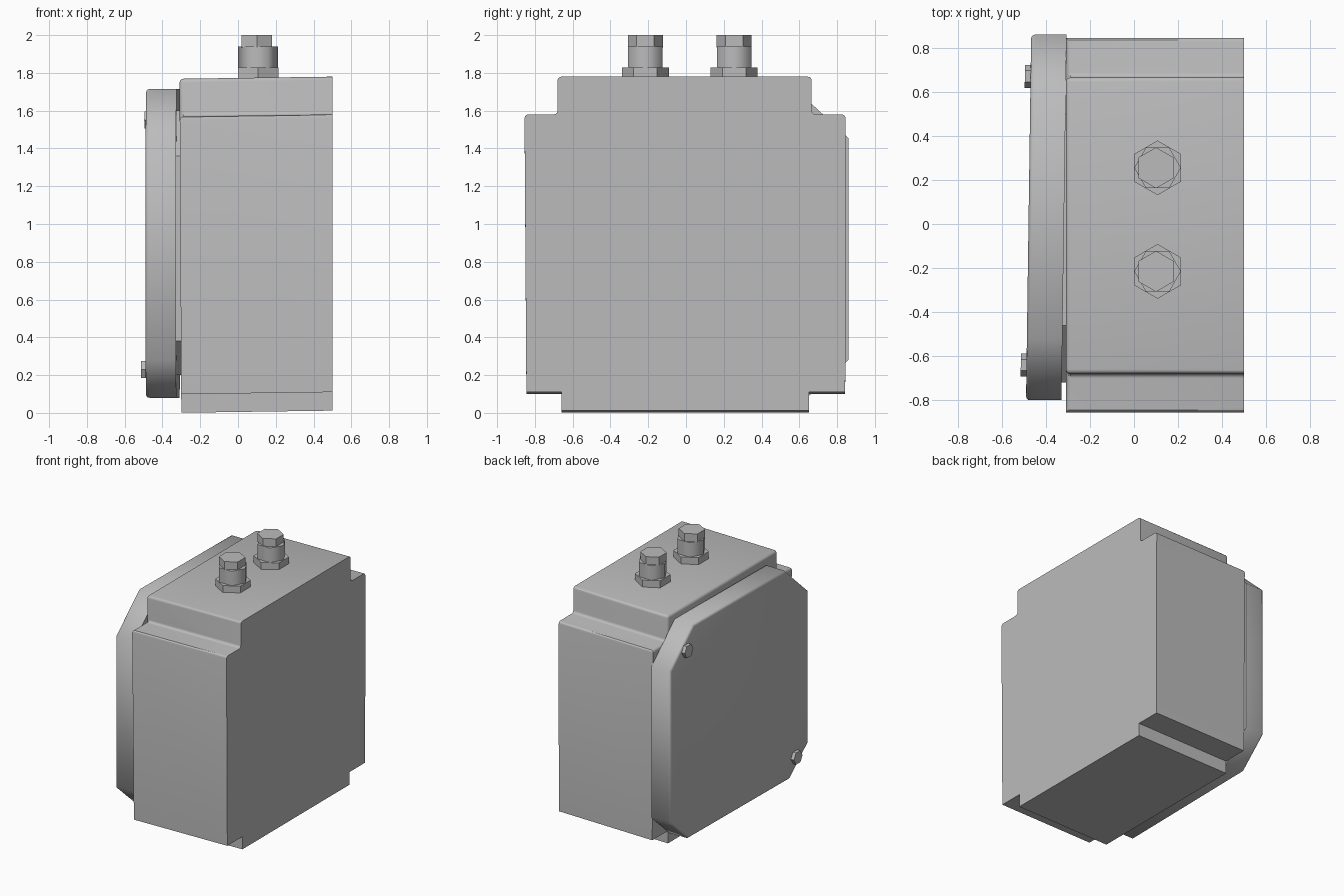
import bpy, bmesh, math

old = bpy.data.objects.get("Cube")
if old:
    bpy.data.objects.remove(old, do_unlink=True)

grey = bpy.data.materials.new("light_grey")
grey.use_nodes = True
grey.diffuse_color = (0.5, 0.5, 0.5, 1)
grey.node_tree.nodes["Principled BSDF"].inputs["Base Color"].default_value = (0.5, 0.5, 0.5, 1)


def prism(name, profile, x0, x1, move, bevel_rule=None, width=0.02, angle=30):
    """Extrude a (y, z) profile along x, bevel chosen edges, then apply a point mapping."""
    bm = bmesh.new()
    base = bm.faces.new([bm.verts.new((x0, y, z)) for y, z in profile])
    grown = bmesh.ops.extrude_face_region(bm, geom=[base], use_keep_orig=True)
    for v in grown["geom"]:
        if isinstance(v, bmesh.types.BMVert):
            v.co.x = x1
    bmesh.ops.recalc_face_normals(bm, faces=bm.faces)
    if bevel_rule:
        edges = [e for e in bm.edges if bevel_rule(*e.verts)]
        bmesh.ops.bevel(bm, geom=edges, offset=width, segments=3, profile=0.5,
                        affect='EDGES', clamp_overlap=True)
    for v in bm.verts:
        v.co = move(*v.co)
    mesh = bpy.data.meshes.new(name)
    bm.to_mesh(mesh)
    bm.free()
    mesh.materials.append(grey)
    obj = bpy.data.objects.new(name, mesh)
    bpy.context.collection.objects.link(obj)
    smooth(obj, angle)
    return obj


def smooth(obj, angle=30):
    bpy.ops.object.select_all(action='DESELECT')
    obj.select_set(True)
    bpy.context.view_layer.objects.active = obj
    bpy.ops.object.shade_smooth_by_angle(angle=math.radians(angle))


def octagon(y0, y1, z0, z1, low, high):
    """Rectangle whose lower and upper corners are cut by (y, z) amounts."""
    (ly, lz), (hy, hz) = low, high
    return [(y0 + ly, z0), (y1 - ly, z0), (y1, z0 + lz), (y1, z1 - hz),
            (y1 - hy, z1), (y0 + hy, z1), (y0, z1 - hz), (y0, z0 + lz)]


# Housing: notched block, drafted so it leans very slightly
def lean_housing(x, y, z):
    return (x - 0.012 * (z / 1.78) * (0.5 - x), y, z + 0.014 * (x - 0.5))


def soft_upper_edge(a, b):
    along = abs(a.co.x - b.co.x) > 0.1
    if along:
        return a.co.z > 1.3
    return a.co.x < 0 and min(a.co.z, b.co.z) > 1.5


housing = [(-0.66, 0.012), (0.65, 0.012), (0.65, 0.11), (0.843, 0.11),
           (0.845, 1.58), (0.665, 1.58), (0.665, 1.78), (-0.68, 1.78),
           (-0.68, 1.58), (-0.855, 1.58), (-0.845, 0.11), (-0.66, 0.11)]
prism("housing", housing, -0.3, 0.5, lean_housing, soft_upper_edge)


# Lid: cut-corner cover, turned a little, with a rounded outer rim
def turn_lid(x, y, z):
    return (x + 0.014 * y, y, z)


prism("lid", octagon(-0.8, 0.86, 0.08, 1.715, (0.22, 0.2), (0.28, 0.26)),
      -0.479, -0.318, turn_lid,
      lambda a, b: a.co.x < -0.4 and b.co.x < -0.4, 0.018, 50)
prism("lid_seal", octagon(-0.72, 0.76, 0.2, 1.6, (0.2, 0.18), (0.26, 0.24)),
      -0.34, -0.28, turn_lid)


def hexagon(cy, cz, r):
    return [(cy + r * math.cos(math.tau * i / 6), cz + r * math.sin(math.tau * i / 6))
            for i in range(6)]


# Lid bolts
for name, y, z in (("upper_bolt", 0.67, 1.55), ("lower_bolt", -0.64, 0.23)):
    prism(name, hexagon(y, z, 0.052), -0.505, -0.47, turn_lid)


# Cable glands: stacked hexagonal nut, collar and cap
def add_hex(name, x, y, z0, z1, r, turn):
    bpy.ops.mesh.primitive_cylinder_add(vertices=6, radius=r, depth=z1 - z0,
                                        location=(x, y, (z0 + z1) / 2),
                                        rotation=(0, 0, turn))
    obj = bpy.context.object
    obj.name = name
    obj.data.materials.append(grey)


for side, y in (("front", -0.215), ("rear", 0.255)):
    add_hex(side + "_gland_nut", 0.107, y, 1.765, 1.828, 0.124, 0)
    add_hex(side + "_gland_collar", 0.107, y, 1.82, 1.94, 0.106, math.radians(30))
    smooth(bpy.context.object, 65)
    add_hex(side + "_gland_cap", 0.1, y, 1.935, 2.0, 0.093, 0)
